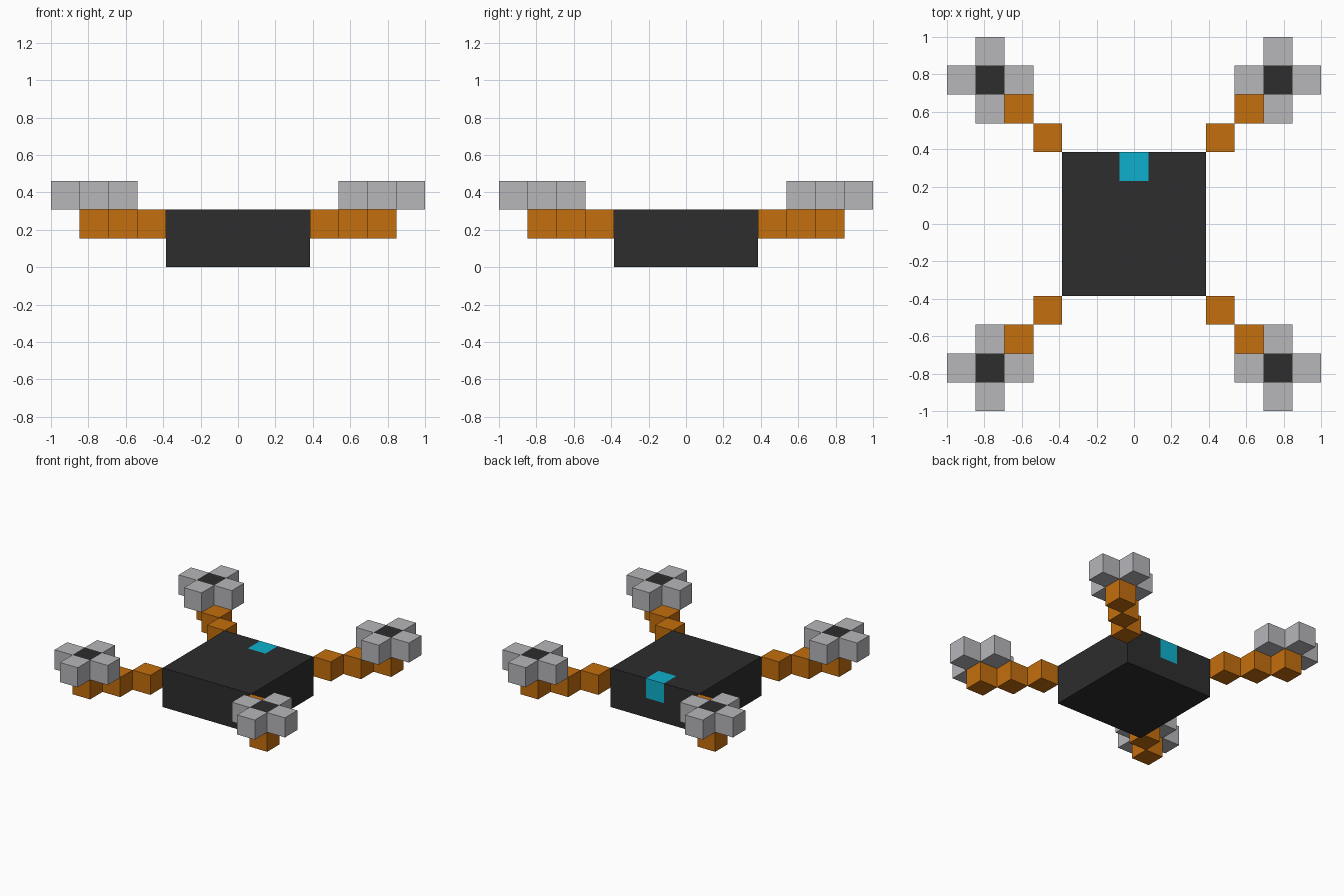
import bpy, bmesh
from mathutils import Vector, Matrix

if "Cube" in bpy.data.objects:
    bpy.data.objects.remove(bpy.data.objects["Cube"])

U = 2 / 13  # one block


def material(name, rgb):
    lin = [((c / 255 + 0.055) / 1.055) ** 2.4 if c > 10 else c / 255 / 12.92 for c in rgb]
    m = bpy.data.materials.new(name)
    m.diffuse_color = (*lin, 1)
    m.use_nodes = True
    m.node_tree.nodes["Principled BSDF"].inputs["Base Color"].default_value = m.diffuse_color
    return m


DARK = material("charcoal", (45, 45, 45))
ORANGE = material("orange", (196, 110, 14))
GREY = material("light grey", (183, 183, 187))
CYAN = material("cyan", (14, 176, 204))


def finish(name, bm, mats):
    bmesh.ops.recalc_face_normals(bm, faces=bm.faces)
    me = bpy.data.meshes.new(name)
    bm.to_mesh(me)
    bm.free()
    for m in mats:
        me.materials.append(m)
    ob = bpy.data.objects.new(name, me)
    bpy.context.collection.objects.link(ob)


def box(bm, centre, size):
    bmesh.ops.create_cube(bm, size=1, matrix=Matrix.Translation(centre) @ Matrix.Diagonal((*size, 1)))


# body: 5 x 5 x 2 blocks, with a cyan lamp block at the back top edge
bm = bmesh.new()
box(bm, (0, 0, U), (5 * U, 5 * U, 2 * U))
for co, no in (((U / 2, 0, 0), (1, 0, 0)), ((-U / 2, 0, 0), (1, 0, 0)),
               ((0, 1.5 * U, 0), (0, 1, 0)), ((0, 0, U), (0, 0, 1))):
    bmesh.ops.bisect_plane(bm, geom=bm.verts[:] + bm.edges[:] + bm.faces[:], plane_co=co, plane_no=no)
for f in bm.faces:
    c = f.calc_center_median()
    f.material_index = int(abs(c.x) < U / 2 and c.y > 1.5 * U and c.z > U)
finish("body", bm, [DARK, CYAN])

for sy, end in ((-1, "front"), (1, "back")):
    for sx, side in ((-1, "left"), (1, "right")):
        # arm: three blocks stepping out diagonally
        bm = bmesh.new()
        for i in (3, 4, 5):
            box(bm, (sx * i * U, sy * i * U, 1.5 * U), (U, U, U))
        finish(f"{end}_{side}_arm", bm, [ORANGE])

        # rotor: plus-shaped block with a dark hub
        bm = bmesh.new()
        centre = Vector((sx * 5 * U, sy * 5 * U, 2 * U))
        bmesh.ops.create_grid(bm, x_segments=3, y_segments=3, size=1.5 * U, matrix=Matrix.Translation(centre))
        corners = [f for f in bm.faces
                   if min(abs(v) for v in (f.calc_center_median() - centre).xy) > U / 2]
        bmesh.ops.delete(bm, geom=corners, context='FACES')
        ext = bmesh.ops.extrude_face_region(bm, geom=bm.faces[:])["geom"]
        bmesh.ops.translate(bm, vec=(0, 0, U), verts=[g for g in ext if isinstance(g, bmesh.types.BMVert)])
        for f in bm.faces:
            f.material_index = int((f.calc_center_median() - centre).xy.length < U / 4)
        finish(f"{end}_{side}_rotor", bm, [GREY, DARK])
